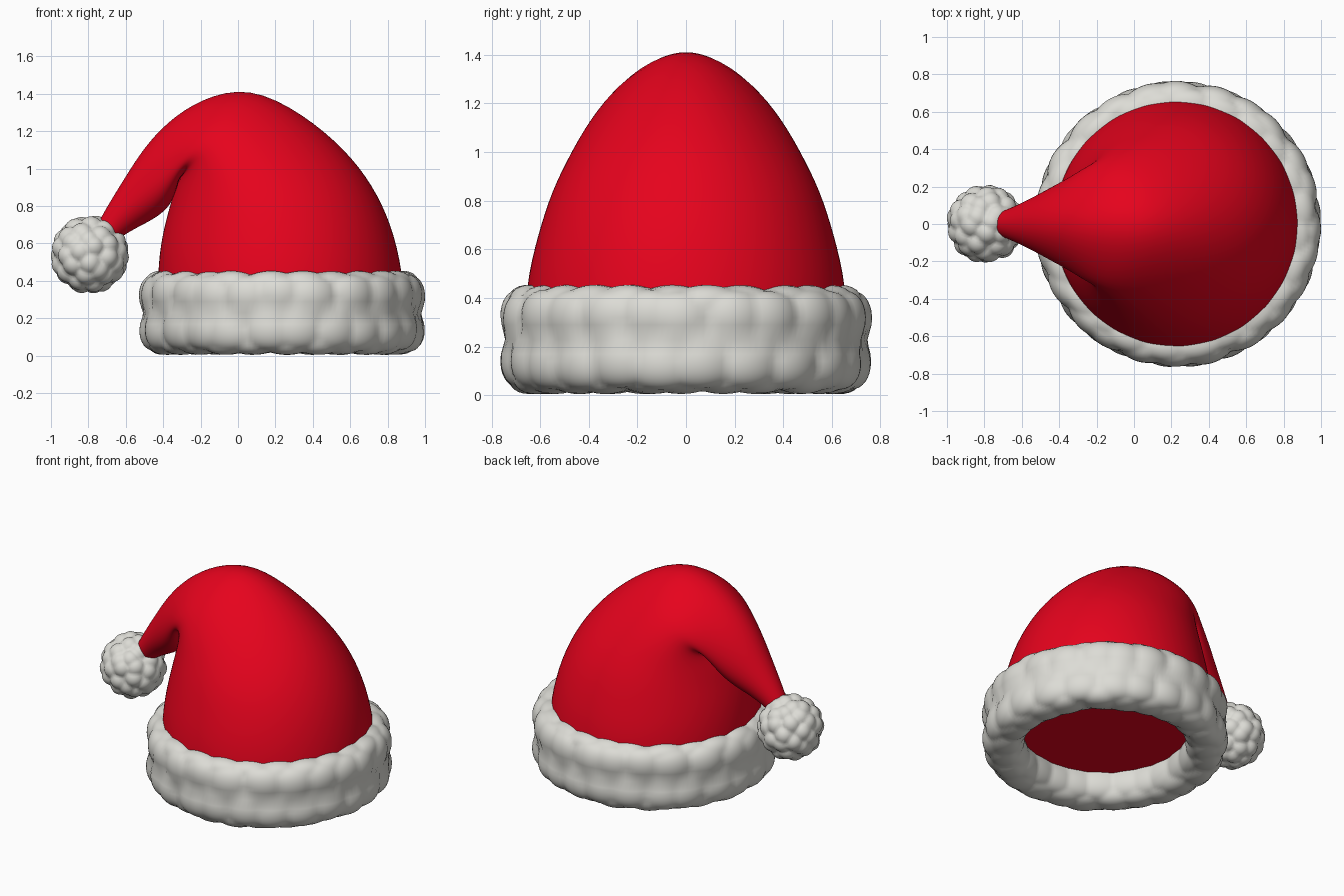
import bpy, bmesh, math, random
from mathutils import Vector, kdtree

if "Cube" in bpy.data.objects:
    bpy.data.objects.remove(bpy.data.objects["Cube"])

random.seed(4)


def material(name, rgb):
    m = bpy.data.materials.new(name)
    m.diffuse_color = (*rgb, 1)
    m.use_nodes = True
    m.node_tree.nodes["Principled BSDF"].inputs["Base Color"].default_value = m.diffuse_color
    return m


RED = material("red felt", (0.79, 0.0008, 0.012))
WHITE = material("white fur", (0.72, 0.715, 0.67))


def finish(name, bm, mat):
    bmesh.ops.recalc_face_normals(bm, faces=bm.faces[:])
    for f in bm.faces:
        f.smooth = len(f.verts) <= 4
    me = bpy.data.meshes.new(name)
    bm.to_mesh(me)
    bm.free()
    me.materials.append(mat)
    ob = bpy.data.objects.new(name, me)
    bpy.context.collection.objects.link(ob)
    return ob


def tuft(bm, centres, size, amp):
    """Swell the surface into rounded tufts around the given centres."""
    tree = kdtree.KDTree(len(centres))
    for i, c in enumerate(centres):
        tree.insert(c, i)
    tree.balance()
    bm.normal_update()
    moves = []
    for v in bm.verts:
        d = tree.find(v.co)[2] / size
        moves.append(v.normal * amp * (1 - min(d * d, 1.6)))
    for v, m in zip(bm.verts, moves):
        v.co += m


# Hat body: rings from inner (fold) point to outer point, half width in y, taper to outer side
RINGS = [
    (-0.43, 0.19, 0.90, 0.19, 0.67, 0),
    (-0.435, 0.45, 0.885, 0.45, 0.665, 0),
    (-0.41, 0.64, 0.825, 0.70, 0.61, 0),
    (-0.375, 0.77, 0.725, 0.91, 0.555, 0.03),
    (-0.35, 0.86, 0.58, 1.10, 0.485, 0.1),
    (-0.32, 0.93, 0.35, 1.295, 0.41, 0.2),
    (-0.305, 0.96, 0.06, 1.445, 0.33, 0.3),
    (-0.32, 0.93, -0.20, 1.375, 0.285, 0.3),
    (-0.335, 0.86, -0.38, 1.25, 0.24, 0.25),
    (-0.375, 0.785, -0.505, 1.11, 0.20, 0.2),
    (-0.45, 0.73, -0.60, 0.96, 0.15, 0.1),
    (-0.53, 0.69, -0.68, 0.83, 0.105, 0),
    (-0.62, 0.64, -0.75, 0.71, 0.07, 0),
    (-0.71, 0.57, -0.79, 0.61, 0.05, 0),
]
N = 32
bm = bmesh.new()
loops = []
for ax, az, bx, bz, w, k in RINGS:
    a, b = Vector((ax, 0, az)), Vector((bx, 0, bz))
    ring = []
    for i in range(N):
        c, s = math.cos(2 * math.pi * i / N), math.sin(2 * math.pi * i / N)
        ring.append(bm.verts.new((a + b) / 2 + (b - a) / 2 * c + Vector((0, w * s * (1 - k * c), 0))))
    loops.append(ring)
for p, q in zip(loops, loops[1:]):
    for i in range(N):
        j = (i + 1) % N
        bm.faces.new((p[i], p[j], q[j], q[i]))
body = finish("hat_body", bm, RED)
sub = body.modifiers.new("smooth", 'SUBSURF')
sub.levels = sub.render_levels = 2

# Flat lining that closes the hat just inside the brim
CX = 0.235
bm = bmesh.new()
bmesh.ops.create_circle(bm, cap_ends=True, segments=64, radius=0.63)
bmesh.ops.translate(bm, verts=bm.verts[:], vec=(CX, 0, 0.19))
for f in bm.faces:
    f.normal_update()
lining = finish("hat_lining", bm, RED)
if lining.data.polygons[0].normal.z > 0:
    lining.data.flip_normals()


# Fur brim: rounded-rectangle section swept in a circle, then tufted
def brim_point(theta, t):
    c, s = math.cos(t), math.sin(t)
    r = 0.632 + 0.115 * math.copysign(abs(c) ** 0.6, c)
    z = 0.229 + 0.203 * math.copysign(abs(s) ** 0.6, s)
    return Vector((CX + r * math.cos(theta), r * math.sin(theta), z))


bm = bmesh.new()
U, V = 192, 48
grid = [[bm.verts.new(brim_point(2 * math.pi * i / U, 2 * math.pi * j / V))
         for j in range(V)] for i in range(U)]
for i in range(U):
    for j in range(V):
        k, l = (i + 1) % U, (j + 1) % V
        bm.faces.new((grid[i][j], grid[k][j], grid[k][l], grid[i][l]))
centres = []
for row, deg in enumerate((-90, -25, 25, 90, 155, 205)):
    for i in range(24):
        th = 2 * math.pi * (i + 0.5 * (row % 2) + random.uniform(-0.2, 0.2)) / 24
        centres.append(brim_point(th, math.radians(deg + random.uniform(-6, 6))))
tuft(bm, centres, 0.11, 0.022)
finish("fur_brim", bm, WHITE)

# Pompom: sphere covered in evenly spread tufts
bm = bmesh.new()
bmesh.ops.create_icosphere(bm, subdivisions=5, radius=0.195)
centres = []
COUNT = 60
for i in range(COUNT):
    z = 1 - 2 * (i + 0.5) / COUNT
    a = i * math.pi * (3 - math.sqrt(5))
    r = math.sqrt(1 - z * z)
    p = Vector((r * math.cos(a), r * math.sin(a), z))
    p += Vector([random.uniform(-0.1, 0.1) for _ in range(3)])
    centres.append(p.normalized() * 0.195)
tuft(bm, centres, 0.05, 0.017)
bmesh.ops.translate(bm, verts=bm.verts[:], vec=(-0.793, 0, 0.54))
finish("pompom", bm, WHITE)
